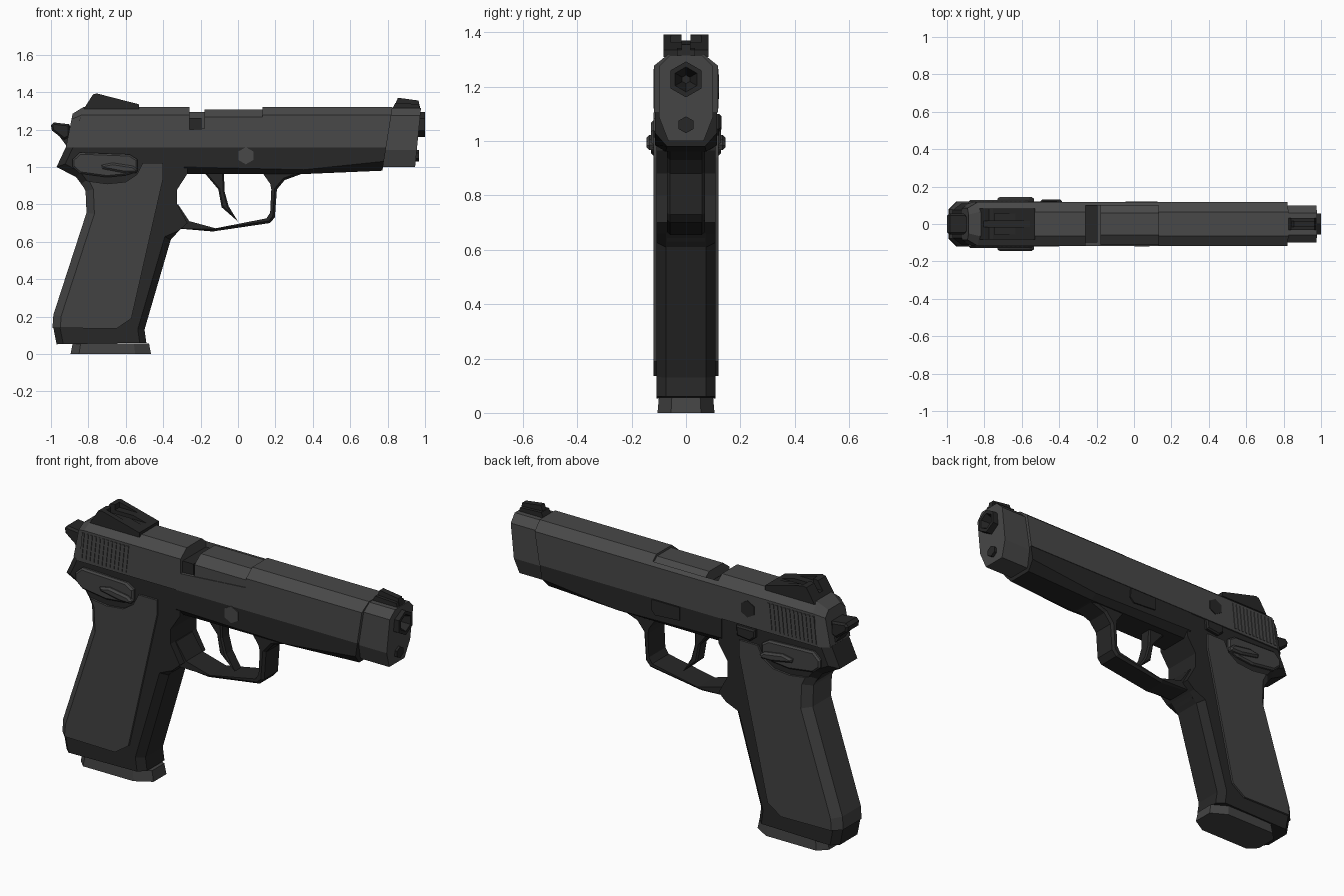
import bpy, bmesh, math
from mathutils import Matrix

if "Cube" in bpy.data.objects:
    bpy.data.objects.remove(bpy.data.objects["Cube"])


def mat(name, v):
    m = bpy.data.materials.new(name)
    m.diffuse_color = (v, v, v, 1)
    m.use_nodes = True
    m.node_tree.nodes["Principled BSDF"].inputs["Base Color"].default_value = m.diffuse_color
    return m


STEEL, DARK, GRIP = mat("steel", 0.065), mat("dark_steel", 0.02), mat("grip_grey", 0.055)


def finish(name, bm, material):
    bmesh.ops.recalc_face_normals(bm, faces=bm.faces)
    me = bpy.data.meshes.new(name)
    bm.to_mesh(me)
    bm.free()
    ob = bpy.data.objects.new(name, me)
    bpy.context.collection.objects.link(ob)
    me.materials.append(material)
    return ob


def prism(name, pts, y0, y1, material, bevel=0, edges=None, outer_only=False):
    """Side profile (x, z) extruded from y0 to y1; listed rim edges get chamfered."""
    bm = bmesh.new()
    rings = [[bm.verts.new((x, y, z)) for x, z in pts] for y in (y0, y1)]
    n = len(pts)
    for r in rings:
        bm.faces.new(r)
    for i in range(n):
        j = (i + 1) % n
        bm.faces.new((rings[0][i], rings[0][j], rings[1][j], rings[1][i]))
    if bevel:
        use = rings[1:] if outer_only else rings
        rim = [bm.edges.get((r[i], r[(i + 1) % n])) for r in use
               for i in (range(n) if edges is None else edges)]
        bmesh.ops.recalc_face_normals(bm, faces=bm.faces)
        bmesh.ops.bevel(bm, geom=rim, offset=bevel, segments=1, affect='EDGES', profile=0.5)
    return finish(name, bm, material)


def loft(name, sections, material):
    """Sections (x at z=1.28, lean, half profile (y, z)) mirrored in y and joined along x."""
    bm = bmesh.new()
    rings = []
    for x, lean, half in sections:
        ring = [(-y, z) for y, z in half] + [(y, z) for y, z in reversed(half)]
        rings.append([bm.verts.new((x + lean * (z - 1.28), y, z)) for y, z in ring])
    for a, b in zip(rings, rings[1:]):
        for i in range(len(a)):
            j = (i + 1) % len(a)
            bm.faces.new((a[i], a[j], b[j], b[i]))
    bm.faces.new(rings[0])
    bm.faces.new(rings[-1])
    return finish(name, bm, material)


def box(name, x, y, z, material):
    return prism(name, [(x[0], z[0]), (x[1], z[0]), (x[1], z[1]), (x[0], z[1])], y[0], y[1], material)


def hexagon(cx, cz, r):
    return [(cx + r * math.sin(k * math.pi / 3), cz + r * math.cos(k * math.pi / 3)) for k in range(6)]


def hex_rod(name, x0, x1, z, r, material, bore=None):
    """Six-sided rod along x, with an optional tapering bore (radius, end radius, depth)."""
    stations = [(x0, r), (x1, r)]
    if bore:
        stations += [(x1, bore[0]), (x1 - bore[2], bore[1])]
    bm = bmesh.new()
    rings = [[bm.verts.new((x, y, zz)) for y, zz in hexagon(0, z, rr)] for x, rr in stations]
    for a, b in zip(rings, rings[1:]):
        for i in range(6):
            j = (i + 1) % 6
            bm.faces.new((a[i], a[j], b[j], b[i]))
    bm.faces.new(rings[0])
    bm.faces.new(rings[-1])
    return finish(name, bm, material)


def cut(ob, cutter):
    cutter.hide_render = True
    m = ob.modifiers.new("cut", 'BOOLEAN')
    m.operation, m.object, m.solver = 'DIFFERENCE', cutter, 'EXACT'
    bpy.context.view_layer.objects.active = ob
    bpy.ops.object.modifier_apply(modifier=m.name)
    bpy.data.objects.remove(cutter)


def mirror_y(ob):
    m = ob.modifiers.new("mirror", 'MIRROR')
    m.use_axis = (False, True, False)
    return ob


# Slide with ejection port
full = [(0.065, 1.32), (0.117, 1.278), (0.117, 1.105)]
slide = loft("slide", [(-0.885, 0.2, [(0.05, 1.285), (0.085, 1.255), (0.085, 1.105)]),
                       (-0.835, 0.2, full), (0.82, 0.16, full)], STEEL)
cut(slide, prism("port_cutter", [(-0.26, 1.2), (-0.18, 1.205), (0.13, 1.228), (0.13, 1.4), (-0.26, 1.4)],
                 -0.2, 0.098, STEEL))
loft("barrel_hood", [(-0.18, 0, [(0.06, 1.308), (0.113, 1.268), (0.113, 1.19)]),
                     (0.14, 0, [(0.06, 1.308), (0.113, 1.268), (0.113, 1.19)])], STEEL)
box("breech_face", (-0.265, -0.195), (-0.1, 0.1), (1.18, 1.262), DARK)

# Narrower slide nose, bored for the barrel
nose_half = [(0.06, 1.315), (0.1, 1.275), (0.1, 1.09), (0.065, 1.0)]
nose = loft("slide_nose", [(0.8, 0.16, nose_half), (0.975, 0.1, nose_half)], STEEL)
cut(nose, hex_rod("bore_cutter", 0.86, 1.1, 1.227, 0.055, STEEL))
hex_rod("barrel", 0.86, 1.0, 1.227, 0.066, DARK, bore=(0.046, 0.016, 0.09))
hex_rod("recoil_rod", 0.9, 0.967, 1.06, 0.031, DARK)

# Slide grip ribs
for k in range(12):
    x = -0.845 + k * 0.024
    mirror_y(prism(f"slide_rib_{k + 1}", [(x - 0.015, 1.12), (x - 0.002, 1.12), (x + 0.013, 1.265), (x, 1.265)],
                   0.1, 0.1205, STEEL))

# Sights
rear = prism("rear_sight", [(-0.825, 1.31), (-0.775, 1.388), (-0.755, 1.393), (-0.53, 1.335), (-0.53, 1.31)],
             -0.083, 0.083, DARK)
cut(rear, box("notch_cutter", (-0.9, -0.4), (-0.016, 0.016), (1.342, 1.5), DARK))
cut(rear, box("relief_cutter", (-0.745, -0.62), (-0.055, 0.055), (1.362, 1.5), DARK))
prism("front_sight_base", [(0.825, 1.31), (0.84, 1.342), (0.965, 1.336), (0.975, 1.31)], -0.033, 0.033, DARK)
prism("front_sight_blade", [(0.83, 1.31), (0.855, 1.37), (0.965, 1.355), (0.975, 1.31)], -0.016, 0.016, DARK)

# Frame: front rail section, then rear and grip core
loft("frame_rail", [(-0.29, 0, [(0.114, 1.107), (0.114, 1.0), (0.08, 0.962)]),
                    (0.35, 0, [(0.114, 1.107), (0.114, 0.985), (0.075, 0.962)]),
                    (0.82, 0.16, [(0.114, 1.107), (0.114, 1.03), (0.07, 0.98)])], DARK)
core = [(-0.92, 1.107), (-0.97, 1.0), (-0.865, 0.945), (-0.81, 0.87), (-0.805, 0.755), (-0.983, 0.21),
        (-0.988, 0.145), (-0.97, 0.052), (-0.49, 0.06), (-0.5, 0.13), (-0.36, 0.61), (-0.315, 0.66),
        (-0.27, 0.7), (-0.325, 0.8), (-0.325, 0.88), (-0.27, 0.965), (-0.27, 1.107)]
prism("grip_frame", core, -0.109, 0.109, DARK, 0.035, [0, 1, 2, 3, 4, 5, 6, 8, 9, 10])

# Grip panels wrapping the back of the grip
panel = [(-0.40, 1.02), (-0.51, 1.02), (-0.54, 0.96), (-0.60, 0.92), (-0.70, 0.91), (-0.845, 0.93),
         (-0.815, 0.87), (-0.81, 0.755), (-0.987, 0.21), (-0.992, 0.14), (-0.65, 0.135), (-0.57, 0.19),
         (-0.40, 0.94)]
prism("grip_panels", panel, -0.12, 0.12, GRIP, 0.042, [5, 6, 7, 8])

# Magazine base plate, chamfered at front and back
bm = bmesh.new()
outline = [(-0.895, 0.06), (-0.85, 0.105), (-0.55, 0.105), (-0.465, 0.055)]
outline += [(x, -y) for x, y in reversed(outline)]
low = [bm.verts.new((x, y, 0)) for x, y in outline]
top = [bm.verts.new((-0.68 + (x + 0.68) * 0.95, y * 0.95, 0.056)) for x, y in outline]
bm.faces.new(low)
bm.faces.new(top)
for i in range(8):
    bm.faces.new((low[i], low[i - 1], top[i - 1], top[i]))
finish("magazine_base", bm, GRIP)

# Trigger guard and trigger
outer = [(-0.34, 0.63), (-0.31, 0.67), (-0.135, 0.655), (0.17, 0.7), (0.197, 0.73), (0.208, 0.88),
         (0.25, 0.93), (0.36, 0.97)]
inner = [(0.13, 0.97), (0.172, 0.91), (0.178, 0.88), (0.172, 0.755), (0.152, 0.725), (-0.12, 0.672),
         (-0.26, 0.71), (-0.32, 0.8), (-0.36, 0.8)]
prism("trigger_guard", outer + inner, -0.07, 0.07, DARK, 0.012, range(1, 7))
prism("trigger", [(-0.185, 0.975), (-0.105, 0.88), (-0.088, 0.785), (0, 0.708), (-0.05, 0.79),
                  (-0.072, 0.87), (-0.075, 0.975)], -0.035, 0.035, DARK, 0.008)

# Hammer with wider spur
prism("hammer", [(-0.88, 1.225), (-0.94, 1.215), (-0.96, 1.17), (-0.915, 1.11), (-0.86, 1.11)], -0.04, 0.04, DARK)
prism("hammer_spur", [(-0.9, 1.228), (-0.985, 1.238), (-1.0, 1.222), (-0.995, 1.195), (-0.93, 1.145), (-0.9, 1.16)],
      -0.055, 0.055, DARK, 0.01)

# Safety levers on both sides
mirror_y(prism("safety_lever", [(-0.885, 1.04), (-0.845, 1.077), (-0.58, 1.067), (-0.537, 1.04), (-0.537, 0.975),
                                (-0.6, 0.955), (-0.70, 0.945), (-0.845, 0.965), (-0.885, 1.0)],
               0.09, 0.128, GRIP, 0.009, outer_only=True))
mirror_y(prism("safety_thumb_pad", [(-0.73, 1.01), (-0.67, 1.022), (-0.56, 1.005), (-0.535, 0.985), (-0.545, 0.967),
                                    (-0.61, 0.968), (-0.725, 0.99)], 0.12, 0.145, GRIP, 0.01, outer_only=True))

# Slide stop, its pin head, and the firing pin block head
prism("slide_stop_pin", hexagon(0.042, 1.06, 0.046), -0.119, 0, STEEL)
prism("slide_stop_plate", [(-0.045, 1.03), (0.1, 1.02), (0.125, 1.045), (0.12, 1.1), (-0.045, 1.1)], 0.05, 0.121, DARK)
prism("slide_stop_thumb", [(-0.5, 1.06), (-0.47, 1.035), (-0.39, 1.045), (-0.385, 1.1), (-0.5, 1.1)],
      0.05, 0.13, DARK, 0.008, outer_only=True)
prism("slide_pin_head", hexagon(-0.45, 1.2, 0.045), 0.05, 0.121, DARK)
